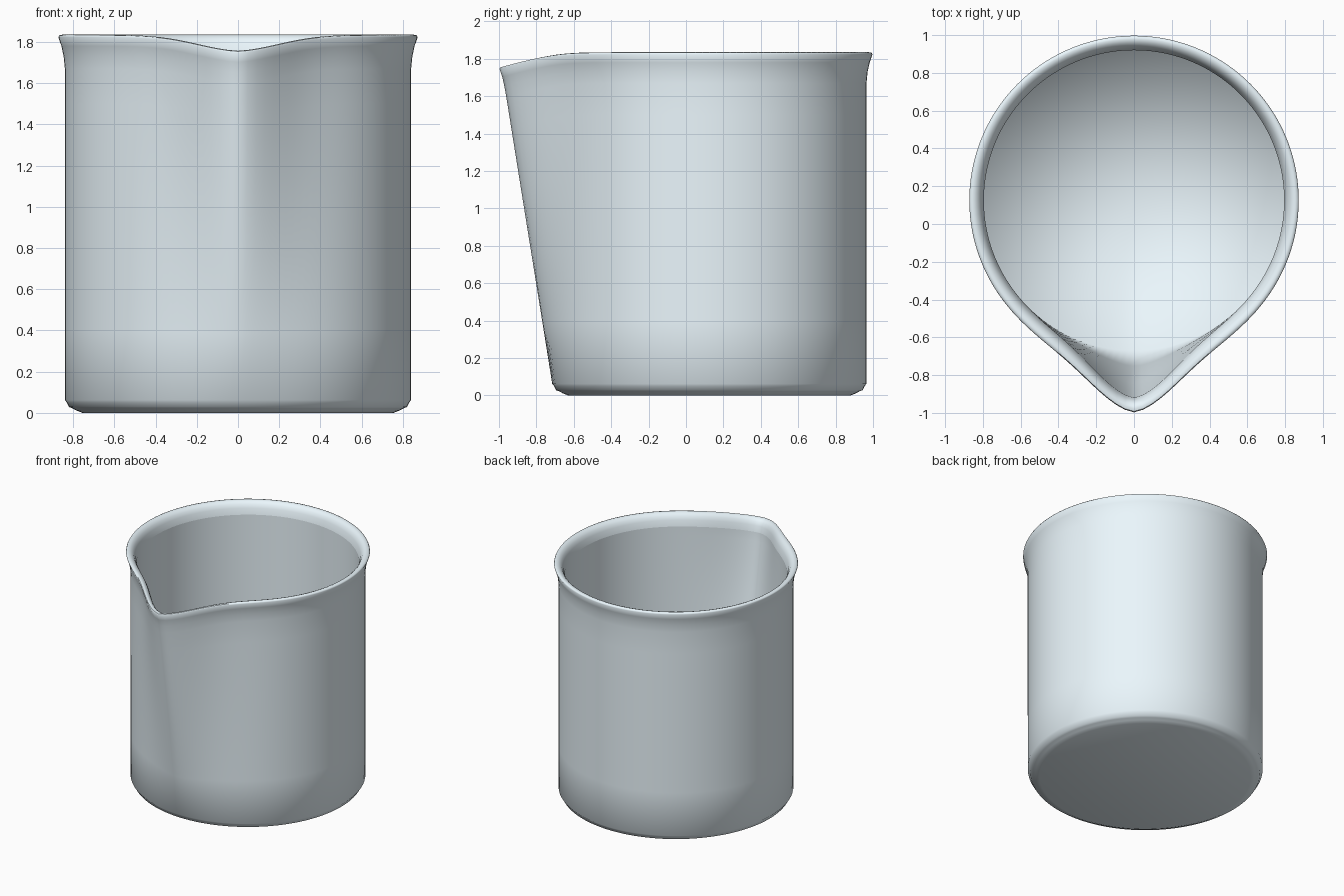
import bpy, bmesh
from math import sin, cos, exp, radians, tau

if "Cube" in bpy.data.objects:
    bpy.data.objects.remove(bpy.data.objects["Cube"])

SEG = 144
CENTRE_Y = 0.125          # the round body sits behind the spout
Z0, Z1 = 0.06, 1.70       # spout grows between these heights

# Closed wall section (radius, height): foot, outer wall, flared rounded lip, inner wall
profile = [(0.755, 0), (0.785, 0.012), (0.803, 0.022), (0.82, 0.028), (0.83, 0.05),
           (0.84, 0.062), (0.84, 0.4), (0.84, 0.8), (0.84, 1.2), (0.84, 1.5), (0.84, 1.67),
           (0.846, 1.73), (0.857, 1.78), (0.872, 1.823), (0.867, 1.832), (0.853, 1.835),
           (0.835, 1.829), (0.818, 1.813), (0.805, 1.787), (0.795, 1.74),
           (0.795, 1.67), (0.795, 1.2), (0.795, 0.6), (0.795, 0.06)]
LIP_END = 19              # ring where the lip meets the inner wall


def wall_point(r, z, a):
    """Point on the wall; angle a is measured from the front, where the spout bulges."""
    off = min(a, tau - a)
    bulge = exp(-0.693 * (off / radians(13.2)) ** 1.55)
    t = min(max((z - Z0) / (Z1 - Z0), 0), 1)
    rad = r + 0.25 * bulge * t
    return (rad * sin(a), CENTRE_Y - rad * cos(a), z - 0.078 * bulge * t)


bm = bmesh.new()
rings = [[bm.verts.new(wall_point(r, z, tau * i / SEG)) for i in range(SEG)]
         for r, z in profile]
for lower, upper in zip(rings, rings[1:]):
    for i in range(SEG):
        j = (i + 1) % SEG
        bm.faces.new((lower[i], lower[j], upper[j], upper[i]))

# Underside, and inside floor as a fan so it shades softly into the wall
bm.faces.new(rings[0][::-1])
hub = bm.verts.new((0, CENTRE_Y, profile[-1][1]))
for i in range(SEG):
    bm.faces.new((rings[-1][i], rings[-1][(i + 1) % SEG], hub))
bmesh.ops.recalc_face_normals(bm, faces=bm.faces[:])

mesh = bpy.data.meshes.new("beaker")
bm.to_mesh(mesh)
bm.free()
beaker = bpy.data.objects.new("beaker", mesh)
bpy.context.collection.objects.link(beaker)
bpy.context.view_layer.objects.active = beaker
beaker.select_set(True)
bpy.ops.object.shade_smooth_by_angle(angle=radians(50))

# Soft floor corner, crisp line under the lip
for edge in mesh.edges:
    ring_a, ring_b = (v // SEG for v in edge.vertices)
    if ring_a == ring_b == len(profile) - 1:
        edge.use_edge_sharp = False
    elif ring_a == ring_b == LIP_END:
        edge.use_edge_sharp = True

# Pale blue-grey glass
glass = bpy.data.materials.new("pale_glass")
glass.diffuse_color = (0.83, 0.93, 0.98, 1)
glass.use_nodes = True
glass.node_tree.nodes["Principled BSDF"].inputs["Base Color"].default_value = glass.diffuse_color
mesh.materials.append(glass)
